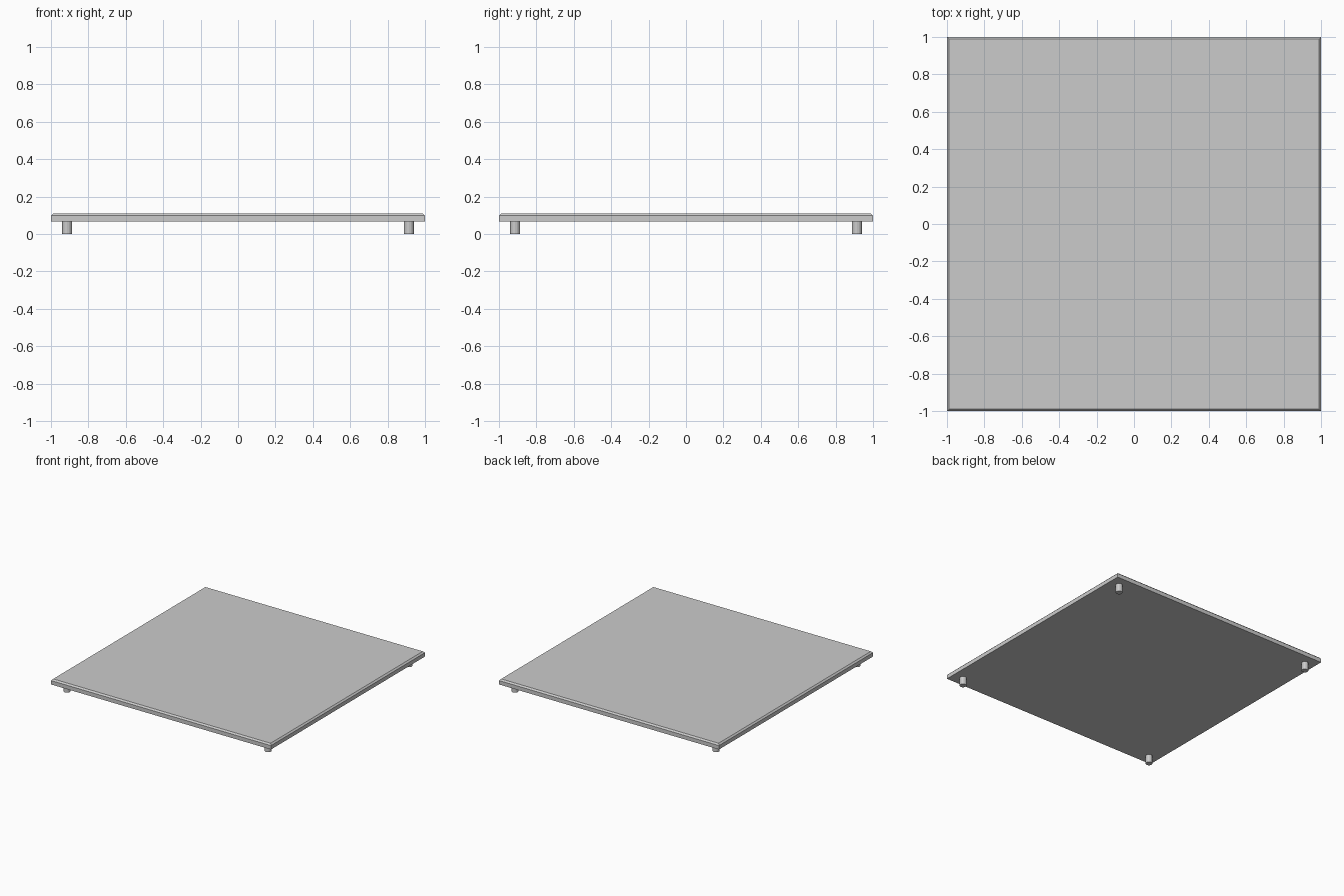
import bpy, bmesh

if "Cube" in bpy.data.objects:
    bpy.data.objects.remove(bpy.data.objects["Cube"])

SLAB_BOTTOM, SLAB_TOP = 0.066, 0.11
CHAMFER = 0.012
LEG_POS, LEG_RADIUS = 0.914, 0.026


def mesh_object(name, bm):
    mesh = bpy.data.meshes.new(name)
    bm.to_mesh(mesh)
    bm.free()
    obj = bpy.data.objects.new(name, mesh)
    bpy.context.collection.objects.link(obj)
    return obj


# Square top panel with chamfered upper edges
bm = bmesh.new()
bmesh.ops.create_cube(bm, size=2)
bmesh.ops.scale(bm, vec=(1, 1, (SLAB_TOP - SLAB_BOTTOM) / 2), verts=bm.verts)
bmesh.ops.translate(bm, vec=(0, 0, (SLAB_TOP + SLAB_BOTTOM) / 2), verts=bm.verts)
rim = [e for e in bm.edges if all(v.co.z > SLAB_TOP - 0.001 for v in e.verts)]
bmesh.ops.bevel(bm, geom=rim, offset=CHAMFER, segments=1, affect='EDGES')
mesh_object("top_panel", bm)

# Four short round legs, one near each corner
for side, x in (("left", -LEG_POS), ("right", LEG_POS)):
    for end, y in (("front", -LEG_POS), ("back", LEG_POS)):
        bm = bmesh.new()
        bmesh.ops.create_cone(bm, cap_ends=True, segments=12, radius1=LEG_RADIUS,
                              radius2=LEG_RADIUS, depth=SLAB_BOTTOM)
        leg = mesh_object(f"{end}_{side}_leg", bm)
        leg.location = (x, y, SLAB_BOTTOM / 2)
